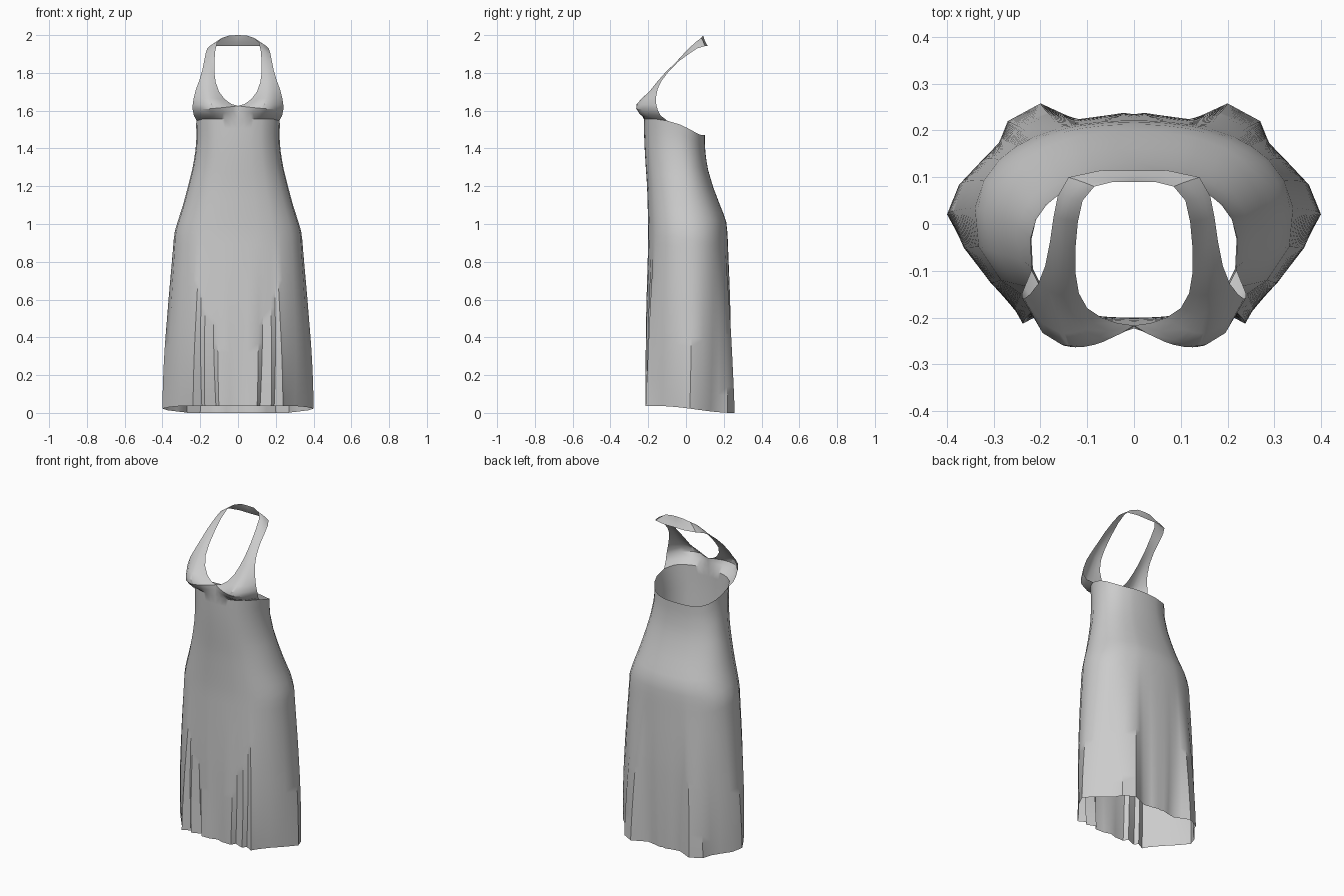
import bpy, bmesh, math

# Profile keys: height, half width, front y, back y, centre y of the cross-section
PROFILE = [
    (0.00, .400, -.215, .250, .01), (0.50, .362, -.210, .237, .01),
    (0.80, .346, -.203, .225, .01), (0.95, .339, -.200, .220, .01),
    (1.02, .318, -.201, .212, .00), (1.10, .292, -.203, .180, -.01),
    (1.20, .265, -.206, .142, -.02), (1.30, .240, -.213, .113, -.03),
    (1.40, .224, -.219, .100, -.045), (1.48, .220, -.222, .100, -.05),
    (1.60, .228, -.224, .100, -.05)]

# Pleated hem outline, right half, front to back
HEM = [(0, -.20), (.04, -.215), (.10, -.216), (.115, -.188), (.175, -.213),
       (.19, -.188), (.238, -.215), (.252, -.188), (.30, -.125), (.36, -.05),
       (.40, .02), (.375, .08), (.325, .13), (.29, .17), (.27, .22),
       (.20, .258), (.15, .235), (.11, .217), (.06, .225), (.02, .235), (0, .23)]

# Bust and halter strap sections: neck edge, middle, arm edge
STRAP = [
    ((0, -.220, 1.600), (.140, -.240, 1.580), (.234, -.135, 1.575)),
    ((0, -.217, 1.625), (.150, -.260, 1.610), (.240, -.150, 1.605)),
    ((.035, -.212, 1.635), (.155, -.258, 1.635), (.240, -.157, 1.630)),
    ((.070, -.200, 1.660), (.160, -.232, 1.665), (.235, -.160, 1.665)),
    ((.100, -.180, 1.700), (.165, -.190, 1.705), (.222, -.150, 1.715)),
    ((.118, -.148, 1.750), (.165, -.150, 1.755), (.205, -.128, 1.760)),
    ((.125, -.105, 1.800), (.160, -.105, 1.807), (.190, -.090, 1.810)),
    ((.125, -.050, 1.860), (.155, -.048, 1.860), (.180, -.040, 1.860)),
    ((.120, .005, 1.920), (.150, .010, 1.910), (.172, .015, 1.900)),
    ((.110, .050, 1.962), (.138, .055, 1.950), (.163, .060, 1.930)),
    ((.085, .080, 1.985), (.110, .090, 1.968), (.140, .100, 1.942)),
    ((.045, .090, 1.998), (.052, .100, 1.970), (.070, .115, 1.942)),
    ((0, .090, 2.000), (0, .100, 1.970), (0, .114, 1.942))]

ROWS, ARM = 32, 9
THETA = [math.atan2(x / .4, -y / .235) for x, y in HEM]
THETA[-1] = math.pi


def smooth(a, b, v):
    t = min(1, max(0, (v - a) / (b - a)))
    return t * t * (3 - 2 * t)


def profile(z):
    for lo, hi in zip(PROFILE, PROFILE[1:]):
        if z <= hi[0]:
            t = (z - lo[0]) / (hi[0] - lo[0])
            return [p + (q - p) * t for p, q in zip(lo[1:], hi[1:])]
    return PROFILE[-1][1:]


def body_point(i, t):
    th, (hx, hy) = THETA[i], HEM[i]
    bottom = .037 * (1 - smooth(-.15, .25, hy))
    top = 1.555 - .085 * smooth(1.0, 2.7, th)
    z = bottom + (top - bottom) * t
    a, front, back, c = profile(z)
    s, k = abs(math.sin(th)), math.cos(th)
    x = a * s ** .87 if 0 < i < len(HEM) - 1 else 0
    y = c + ((front - c) if k > 0 else (back - c)) * abs(k) ** .87
    w = max(0, 1 - z / .95) ** 1.3        # pleats fade out towards the hip
    return x + (hx - x) * w, y + (hy - y) * w, z


def strap_point(section, u):
    n, m, a = section
    wn, wm, wa = (1 - u) * (1 - 2 * u), 4 * u * (1 - u), u * (2 * u - 1)
    return [wn * p + wm * q + wa * r for p, q, r in zip(n, m, a)]


def skin(bm, lower, upper):
    for i in range(min(len(lower), len(upper)) - 1):
        bm.faces.new((lower[i], lower[i + 1], upper[i + 1], upper[i]))


bm = bmesh.new()
# Skirt and bodice
prev = None
for r in range(ROWS + 1):
    row = [bm.verts.new(body_point(i, r / ROWS)) for i in range(len(HEM))]
    if prev:
        skin(bm, prev, row)
    prev = row
# Bust cups running into the halter strap
for sec in STRAP:
    row = [bm.verts.new(strap_point(sec, THETA[i] / THETA[ARM])) for i in range(ARM + 1)]
    skin(bm, prev, row)
    prev = row
mesh = bpy.data.meshes.new("halter_dress")
bm.to_mesh(mesh)
bm.free()

dress = bpy.data.objects.new("halter_dress", mesh)
bpy.context.collection.objects.link(dress)
bpy.context.view_layer.objects.active = dress
dress.select_set(True)
bpy.ops.object.shade_smooth_by_angle(angle=math.radians(35))

# Left half
mirror = dress.modifiers.new("mirror", 'MIRROR')
mirror.use_clip = True
mirror.merge_threshold = .0005
